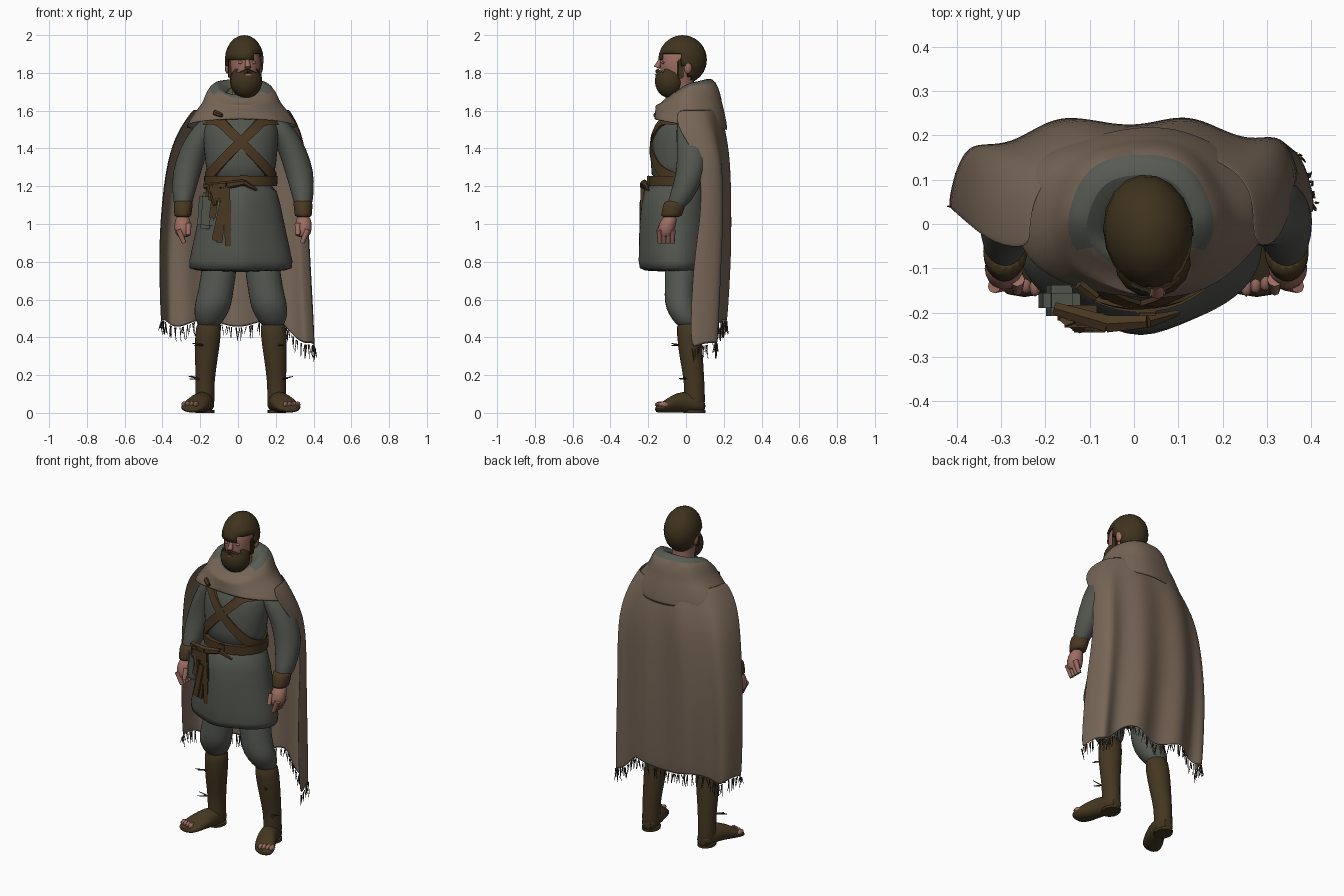
import bpy, bmesh, random
from math import sin, cos, pi, radians
from mathutils import Vector, Matrix

random.seed(4)
if "Cube" in bpy.data.objects:
    bpy.data.objects.remove(bpy.data.objects["Cube"])


def material(name, *rgb):
    m = bpy.data.materials.new(name)
    m.use_nodes = True
    m.diffuse_color = (*rgb, 1)
    bsdf = m.node_tree.nodes["Principled BSDF"]
    bsdf.inputs["Base Color"].default_value = (*rgb, 1)
    bsdf.inputs["Roughness"].default_value = 0.9
    return m


CLOAK = material("cloak wool", .18, .13, .093)
LINING = material("hood lining", .098, .106, .088)
TUNIC = material("tunic cloth", .085, .09, .075)
TROUSERS = material("trouser cloth", .092, .098, .084)
LEATHER = material("strap leather", .068, .04, .016)
BOOT = material("boot leather", .058, .038, .015)
HAIR = material("brown hair", .05, .033, .013)
SKIN = material("skin", .33, .15, .12)
DARK = material("dark thread", .045, .034, .025)


def build(name, bm, *mats, sub=0, thick=0, angle=50):
    bmesh.ops.recalc_face_normals(bm, faces=bm.faces)
    me = bpy.data.meshes.new(name)
    bm.to_mesh(me)
    bm.free()
    ob = bpy.data.objects.new(name, me)
    bpy.context.collection.objects.link(ob)
    for m in mats:
        me.materials.append(m)
    if thick:
        s = ob.modifiers.new("thickness", "SOLIDIFY")
        s.thickness, s.offset = thick, -1
    if sub:
        s = ob.modifiers.new("smooth", "SUBSURF")
        s.levels = s.render_levels = sub
    bpy.ops.object.select_all(action="DESELECT")
    ob.select_set(True)
    bpy.context.view_layer.objects.active = ob
    bpy.ops.object.shade_smooth_by_angle(angle=radians(angle))
    return ob


def skin_rings(bm, rings, closed=True, cap=True):
    vs = [[bm.verts.new(p) for p in r] for r in rings]
    n = len(vs[0])
    rows = []
    for a, b in zip(vs, vs[1:]):
        rows.append([bm.faces.new((a[i], a[(i + 1) % n], b[(i + 1) % n], b[i]))
                     for i in range(n if closed else n - 1)])
    if cap:
        bm.faces.new(vs[0])
        bm.faces.new(vs[-1])
    return rows


def loft(name, rows, mat, side=1, cx=0.0, along_y=False, n=14, cap=True, peak=0, sub=1):
    """Elliptical rings (x, y, z, radius, radius), mirrored with side=-1."""
    rings = []
    for x, y, z, ra, rb in rows:
        ring = []
        for i in range(n):
            a = 2 * pi * i / n
            u, v = ra * cos(a), rb * sin(a)
            p = Vector((x + u, y, z + v) if along_y else (x + u, y + v, z))
            if v < 0 and peak:
                p.y -= peak * max(0, 1 - abs(p.x) / .13)
            ring.append((cx + side * p.x, p.y, p.z))
        rings.append(ring)
    bm = bmesh.new()
    skin_rings(bm, rings, cap=cap)
    return build(name, bm, mat, sub=sub)


def ball(name, c, r, mat, cut=None, seg=14, thick=0):
    bm = bmesh.new()
    bmesh.ops.create_uvsphere(bm, u_segments=seg, v_segments=12, radius=1)
    bm.transform(Matrix.Translation(c) @ Matrix.Diagonal((*r, 1)))
    if cut:
        gone = [f for f in bm.faces if cut(f.calc_center_median())]
        bmesh.ops.delete(bm, geom=gone, context="FACES")
    return build(name, bm, mat, thick=thick)


def rods(name, segments, mat, n=6):
    """Tapered rods: (start, end, start radius, end radius)."""
    bm = bmesh.new()
    for a, b, r0, r1 in segments:
        a, b = Vector(a), Vector(b)
        m = (Matrix.Translation((a + b) / 2)
             @ (b - a).to_track_quat("Z", "Y").to_matrix().to_4x4())
        bmesh.ops.create_cone(bm, cap_ends=True, segments=n, radius1=r0, radius2=r1,
                              depth=(b - a).length, matrix=m)
    return build(name, bm, mat)


def box(name, c, size, mat, roll=0, bevel=.006):
    bm = bmesh.new()
    bmesh.ops.create_cube(bm, size=1, matrix=Matrix.Translation(c)
                          @ Matrix.Rotation(radians(roll), 4, "Y") @ Matrix.Diagonal((*size, 1)))
    bmesh.ops.bevel(bm, geom=bm.edges[:], offset=bevel, segments=2, affect="EDGES")
    return build(name, bm, mat)


# Torso and skirt
MID = .015
TORSO = [(0, -.04, 1.2, .18, .145), (0, -.045, 1.32, .188, .145), (0, -.03, 1.45, .205, .155),
         (0, -.01, 1.55, .2, .145), (0, .01, 1.63, .1, .08)]
loft("tunic_torso", TORSO, TUNIC, cx=MID, n=20)
loft("tunic_skirt", [(0, -.04, 1.25, .18, .145), (0, -.05, 1.1, .212, .168), (0, -.052, .95, .243, .176),
                     (0, -.055, .78, .282, .176), (0, -.055, .745, .28, .172)],
     TUNIC, cx=MID, n=28, peak=.026)


# Belt and chest straps wrap around the torso
def torso_at(z):
    for a, b in zip(TORSO, TORSO[1:]):
        if z <= b[2]:
            t = (z - a[2]) / (b[2] - a[2])
            return [p + (q - p) * t for p, q in zip(a, b)]


def band(name, zc, slope, half, gap):
    rings = [[], [], [], []]
    for i in range(40):
        a = 2 * pi * i / 40
        z = min(zc + slope * cos(a), 1.56)
        for ring, dz, out in zip(rings, (-half, -half, half, half), (-.015, gap, gap, -.015)):
            _, y, _, rx, ry = torso_at(z + dz)
            ring.append((MID + (rx + out) * cos(a), y + (ry + out) * sin(a), z + dz))
    bm = bmesh.new()
    skin_rings(bm, rings, cap=False)
    build(name, bm, LEATHER, angle=35)


band("belt", 1.228, 0, .027, .012)
band("chest_strap_left", 1.435, -.195, .034, .004)
band("chest_strap_right", 1.435, .195, .034, .006)
box("belt_buckle", (.03, -.2, 1.23), (.05, .015, .06), LEATHER)
rods("collar_toggle", [((-.125, -.135, 1.59), (-.085, -.165, 1.575), .014, .011)], LEATHER)

# Belt gear on the right hip
box("belt_pouch", (-.168, -.172, 1.07), (.085, .07, .19), TUNIC, 4, .018)
box("leather_pouch", (-.12, -.208, 1.165), (.1, .05, .085), LEATHER, 6, .016)
rods("knife_handles", [((-.18, -.19, 1.2), (-.06, -.225, 1.205), .016, .022),
                       ((-.06, -.225, 1.205), (.03, -.22, 1.22), .022, .016),
                       ((.03, -.22, 1.22), (.1, -.2, 1.18), .016, .007),
                       ((-.15, -.21, 1.2), (-.12, -.235, 1.1), .02, .012)], LEATHER)
for i, (x, top, low, roll) in enumerate([(-.125, 1.2, 1.03, 8), (-.085, 1.2, .9, 6),
                                         (-.056, 1.2, .88, -2), (-.1, 1.12, .91, 12)]):
    box(f"hanging_strap_{i + 1}", (x, -.222 - .005 * i, (top + low) / 2),
        (.036, .016, top - low), LEATHER, roll, .004)

# Arms, hands, legs and feet
for side, word in ((1, "left"), (-1, "right")):
    def limb(name, rows, mat, cx=MID, **kw):
        return loft(f"{word}_{name}", rows, mat, side, cx, **kw)

    AX = .027 - .005 * side
    limb("sleeve", [(.15, .02, 1.58, .05, .06), (.21, .03, 1.5, .077, .085), (.265, .035, 1.4, .077, .085),
                    (.303, .03, 1.28, .08, .08), (.32, -.01, 1.17, .062, .072),
                    (.325, -.06, 1.07, .045, .055)], TUNIC, AX)
    limb("cuff", [(.32, -.052, 1.125, .05, .06), (.322, -.06, 1.11, .053, .062), (.324, -.075, 1.05, .047, .057),
                  (.324, -.08, 1.035, .045, .055)], LEATHER, AX)
    limb("palm", [(.325, -.08, 1.05, .032, .035), (.325, -.095, 1.01, .046, .048),
                  (.325, -.105, .97, .048, .048), (.32, -.108, .925, .036, .04)], SKIN, AX, n=10)
    hx = AX + side * .325
    rods(f"{word}_fingers", [((hx + side * .022, -.14 + .023 * i, .97),
                              (hx - side * .008, -.138 + .022 * i, .9), .016, .012) for i in range(4)]
         + [((hx - side * .03, -.125, 1.0), (hx - side * .03, -.15, .94), .017, .012)], SKIN, 8)
    limb("trouser_leg", [(.1, -.02, .9, .1, .1), (.122, -.028, .7, .094, .085), (.138, -.035, .62, .098, .082),
                         (.152, -.025, .55, .1, .086), (.166, .0, .49, .078, .072),
                         (.17, .01, .45, .05, .05)], TROUSERS)
    limb("boot_shaft", [(.168, .012, .5, .066, .062), (.173, .016, .42, .072, .068),
                        (.183, .028, .29, .062, .064), (.19, .045, .16, .05, .054),
                        (.19, .045, .06, .052, .058), (.19, .045, .005, .05, .055)], BOOT)
    limb("shoe", [(.188, .105, .035, .035, .035), (.19, .06, .05, .05, .05), (.203, -.02, .06, .058, .06),
                  (.232, -.08, .046, .068, .046), (.255, -.13, .028, .07, .028),
                  (.262, -.166, .018, .045, .016)], BOOT, along_y=True)
    limb("sole", [(.19, .045, .014, .05, .06), (.19, .045, 0, .05, .06)], BOOT, sub=0)
    for i in range(4):
        ball(f"{word}_toe_{i + 1}", (MID + side * (.238 + .021 * i), -.138 + .006 * i, .044),
             (.014, .026, .016), SKIN, seg=8)
    laces = []
    for z, x, y, count in ((.18, .22, .0, 3), (.36, .2, -.04, 2)):
        for k in range(count):
            a = Vector((MID + side * x, y, z))
            tip = (side * random.uniform(.02, .06), random.uniform(-.04, 0), random.uniform(-.01, .02))
            laces.append((a, a + Vector(tip), .005, .002))
    rods(f"{word}_boot_laces", laces, DARK, 4)

# Hood collar: lining inside and over the rim, wool spreading over the shoulders
HOOD = [(.07, -.02, .075, 1.69, .0, .04), (.125, .005, .11, 1.755, -.09, .025),
        (.168, .015, .15, 1.735, -.1, .025), (.195, .015, .175, 1.68, -.05, .0),
        (.208, .015, .176, 1.64, -.02, .01), (.255, .02, .185, 1.59, -.01, .01),
        (.3, .025, .197, 1.515, .04, -.02)]
rings = []
for rx, cy, ry, z, front, back in HOOD:
    ring = []
    for i in range(24):
        a = 2 * pi * i / 24
        s = sin(a)
        w = 1 + .03 * sin(5 * a + z * 9)
        ring.append((MID + rx * w * cos(a), cy + ry * w * s, z + (back * s if s > 0 else -front * s)))
    rings.append(ring)
bm = bmesh.new()
for k, row in enumerate(skin_rings(bm, rings, cap=False)):
    for i, f in enumerate(row):
        front = 14 <= i <= 21
        f.material_index = 1 if k >= 2 or (front and k == 1) else 0
build("hood_collar", bm, LINING, CLOAK, sub=1, thick=.008)

# Cloak sheet: height, right x, left x, right y, left y, back y
DRAPE = [(1.61, -.235, .27, -.06, -.06, .18), (1.5, -.318, .335, -.05, -.05, .212),
         (1.34, -.378, .368, .0, .08, .235), (1.05, -.412, .37, .03, .08, .235),
         (.8, -.42, .385, .04, .035, .23), (.46, -.41, .41, .04, .015, .205)]
N = 36
sheet = []
for k, (z, xr, xl, yr, yl, yb) in enumerate(DRAPE):
    row = []
    for i in range(N + 1):
        t = i / N
        a = pi * t
        inside = 0 < i < N
        c, s = cos(a), sin(a) ** (.45 + .2 * min(1, 2 * t)) if inside else 0
        x = (xl + xr) / 2 + (xl - xr) / 2 * c
        y = yl + (yr - yl) * t
        y += (yb - y) * s + (k / 5 * .022 * sin(t * 27 - 2.5) if inside else 0)
        hem = -.14 * max(0, c - .55) / .45 + .02 * sin(t * 22) if k == 5 else 0
        row.append((x, y, z + hem))
    sheet.append(row)
bm = bmesh.new()
skin_rings(bm, sheet, closed=False, cap=False)
build("cloak", bm, CLOAK, sub=2, thick=.007)

# Frayed threads along the hem
threads = []
for p, q in zip(sheet[-1], sheet[-1][1:]):
    p, q = Vector(p), Vector(q)
    for j in range(3):
        a = p.lerp(q, random.random()) + Vector((0, -.003, .01))
        b = a + Vector((random.uniform(-.012, .012), random.uniform(-.012, .012), -random.uniform(.03, .075)))
        threads.append((a, b, .003, .0015))
rods("cloak_fringe", threads, DARK, 4)

# Head, turned slightly to its left
HX = .032
head = [
    loft("head", [(HX, -.01, 1.6, .065, .065), (HX, -.015, 1.7, .062, .065), (HX, -.04, 1.75, .066, .082),
                  (HX, -.045, 1.81, .08, .096), (HX, -.04, 1.86, .084, .102),
                  (HX, -.035, 1.92, .08, .1), (HX, -.03, 1.96, .05, .07)], SKIN, n=16),
    ball("hair", (HX, -.018, 1.87), (.102, .13, .13), HAIR, thick=.014, seg=18,
         cut=lambda c: c.z < (1.88 + .25 * (c.x - HX) if c.y < -.06 else
                              1.835 if c.y < .015 else 1.75)),
    ball("beard", (HX, -.088, 1.757), (.086, .078, .09), HAIR,
         cut=lambda c: c.z > 1.81 and abs(c.x - HX) < .05),
    rods("moustache", [((HX, -.152, 1.81), (HX + s * .055, -.125, 1.788), .013, .01) for s in (1, -1)], HAIR),
    rods("nose", [((HX, -.135, 1.875), (HX, -.155, 1.828), .009, .017)], SKIN, 8),
    box("lips", (HX, -.158, 1.79), (.035, .016, .01), SKIN, bevel=.004)]
for s, word in ((1, "left"), (-1, "right")):
    head.append(ball(f"{word}_ear", (HX + s * .088, -.002, 1.83), (.014, .022, .034), SKIN, seg=8))
    head.append(ball(f"{word}_eyelid", (HX + s * .034, -.127, 1.855), (.014, .008, .008), SKIN, seg=8))
    head.append(box(f"{word}_sideburn", (HX + s * .079, -.042, 1.82), (.018, .034, .1), HAIR))
pivot = Matrix.Translation((HX, -.01, 0))
for ob in head:
    ob.data.transform(pivot @ Matrix.Rotation(radians(8), 4, "Z") @ pivot.inverted())
